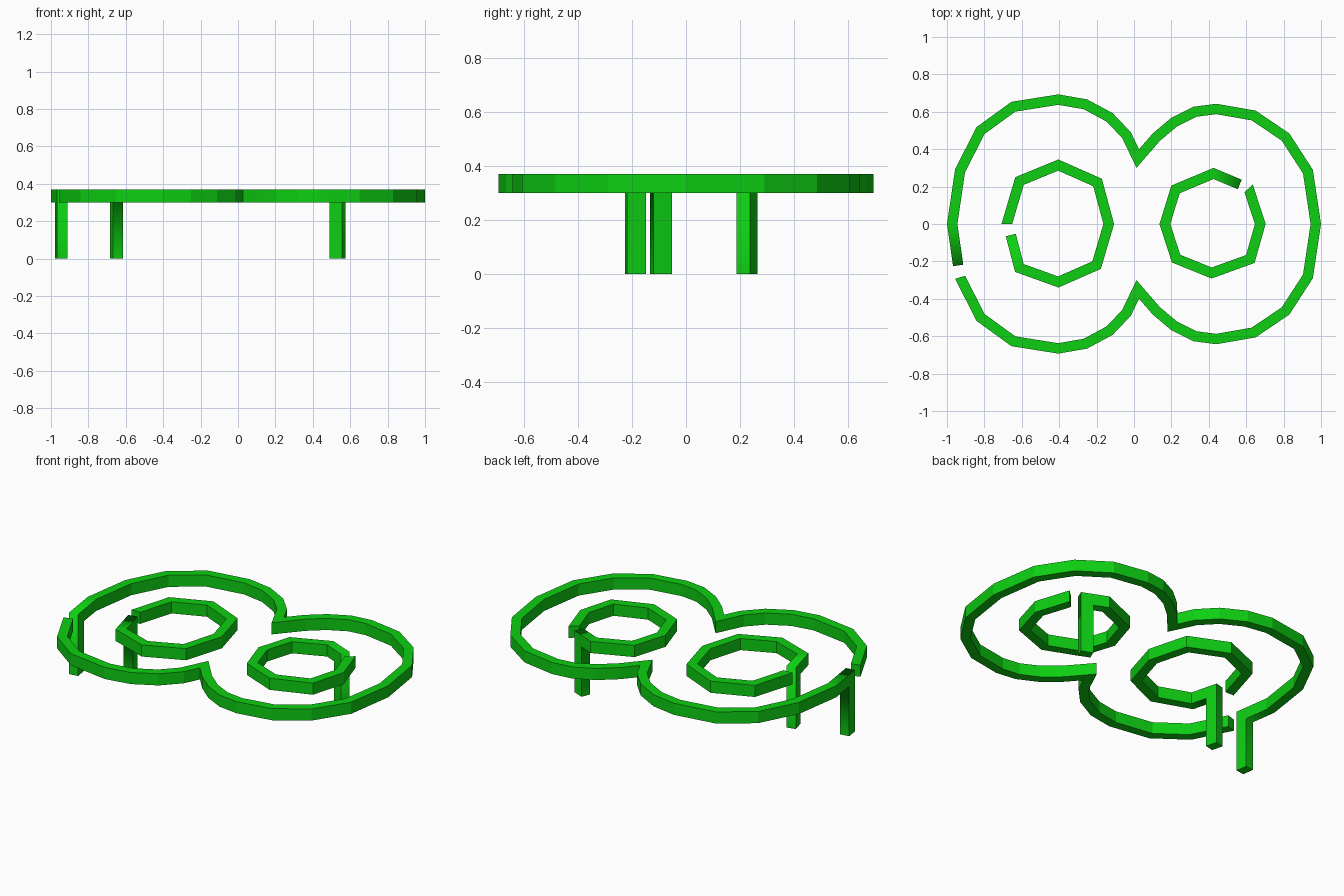
import bpy
import bmesh
from mathutils import Vector

cube = bpy.data.objects.get("Cube")
if cube:
    bpy.data.objects.remove(cube)

green = bpy.data.materials.new("bright_green")
green.use_nodes = True
colour = (0.004, 0.62, 0.006, 1)
green.diffuse_color = colour
green.node_tree.nodes["Principled BSDF"].inputs["Base Color"].default_value = colour

HALF = 0.0275           # half the bar width
TOP, UNDER = 0.37, 0.30  # bar heights
DEPTH = 0.035           # half the leg depth along the bar


def normal(a, b):
    d = (b - a).normalized()
    return Vector((-d.y, d.x))


def mitre(a, p, b):
    """Sideways offset that keeps the bar width constant round a corner."""
    n1, n2 = normal(a, p), normal(p, b)
    m = (n1 + n2).normalized()
    return m * (HALF / m.dot(n1))


def rail(name, corner, ring):
    """Square bar that rises from the ground, bends at corner and follows ring."""
    pts = [Vector(p) for p in [corner] + ring]
    # The free end is cut as if the loop closed on its first point
    closed = pts + [pts[1]]
    side = normal(pts[0], pts[1]) * HALF
    back = (pts[0] - pts[1]).normalized() * DEPTH
    far, near = pts[0] + back, pts[0] - back

    def section(outer, z_outer, inner, z_inner, s):
        return [(outer + s).to_3d() + Vector((0, 0, z_outer)),
                (outer - s).to_3d() + Vector((0, 0, z_outer)),
                (inner - s).to_3d() + Vector((0, 0, z_inner)),
                (inner + s).to_3d() + Vector((0, 0, z_inner))]

    sections = [section(far, 0, near, 0, side),
                section(far, TOP, near, UNDER, side)]
    for i in range(1, len(pts)):
        s = mitre(closed[i - 1], closed[i], closed[i + 1])
        sections.append(section(pts[i], TOP, pts[i], UNDER, s))

    bm = bmesh.new()
    loops = [[bm.verts.new(co) for co in sec] for sec in sections]
    for a, b in zip(loops, loops[1:]):
        for k in range(4):
            j = (k + 1) % 4
            bm.faces.new((a[k], a[j], b[j], b[k]))
    bm.faces.new(loops[0])
    bm.faces.new(loops[-1])
    bmesh.ops.recalc_face_normals(bm, faces=bm.faces)
    # Only the downward bend is shaded smooth
    bend = set(loops[1])
    for f in bm.faces:
        f.smooth = True
    for e in bm.edges:
        e.smooth = all(v in bend for v in e.verts)

    mesh = bpy.data.meshes.new(name)
    bm.to_mesh(mesh)
    bm.free()
    mesh.materials.append(green)
    bpy.context.collection.objects.link(bpy.data.objects.new(name, mesh))


# Outer double loop, mirrored front to back
back_half = [(-0.972, 0), (-0.93, 0.285), (-0.82, 0.5), (-0.645, 0.627),
             (-0.405, 0.665), (-0.26, 0.64), (-0.13, 0.57), (-0.04, 0.475),
             (0.02, 0.35), (0.12, 0.465), (0.215, 0.545), (0.325, 0.6),
             (0.44, 0.615), (0.64, 0.58), (0.81, 0.465), (0.93, 0.28)]
front_half = [(x, -y) for x, y in reversed(back_half[1:])]
rail("outer_rail", (-0.945, -0.187), back_half + [(0.972, 0)] + front_half)

# Inner octagonal loops
rail("right_inner_rail", (-0.65, -0.093),
     [(-0.613, -0.235), (-0.405, -0.31), (-0.2, -0.22), (-0.135, 0),
      (-0.195, 0.222), (-0.405, 0.315), (-0.612, 0.23), (-0.68, 0)])
rail("left_inner_rail", (0.533, 0.225),
     [(0.425, 0.27), (0.222, 0.185), (0.165, 0), (0.225, -0.185),
      (0.415, -0.262), (0.622, -0.187), (0.675, 0), (0.613, 0.19)])
